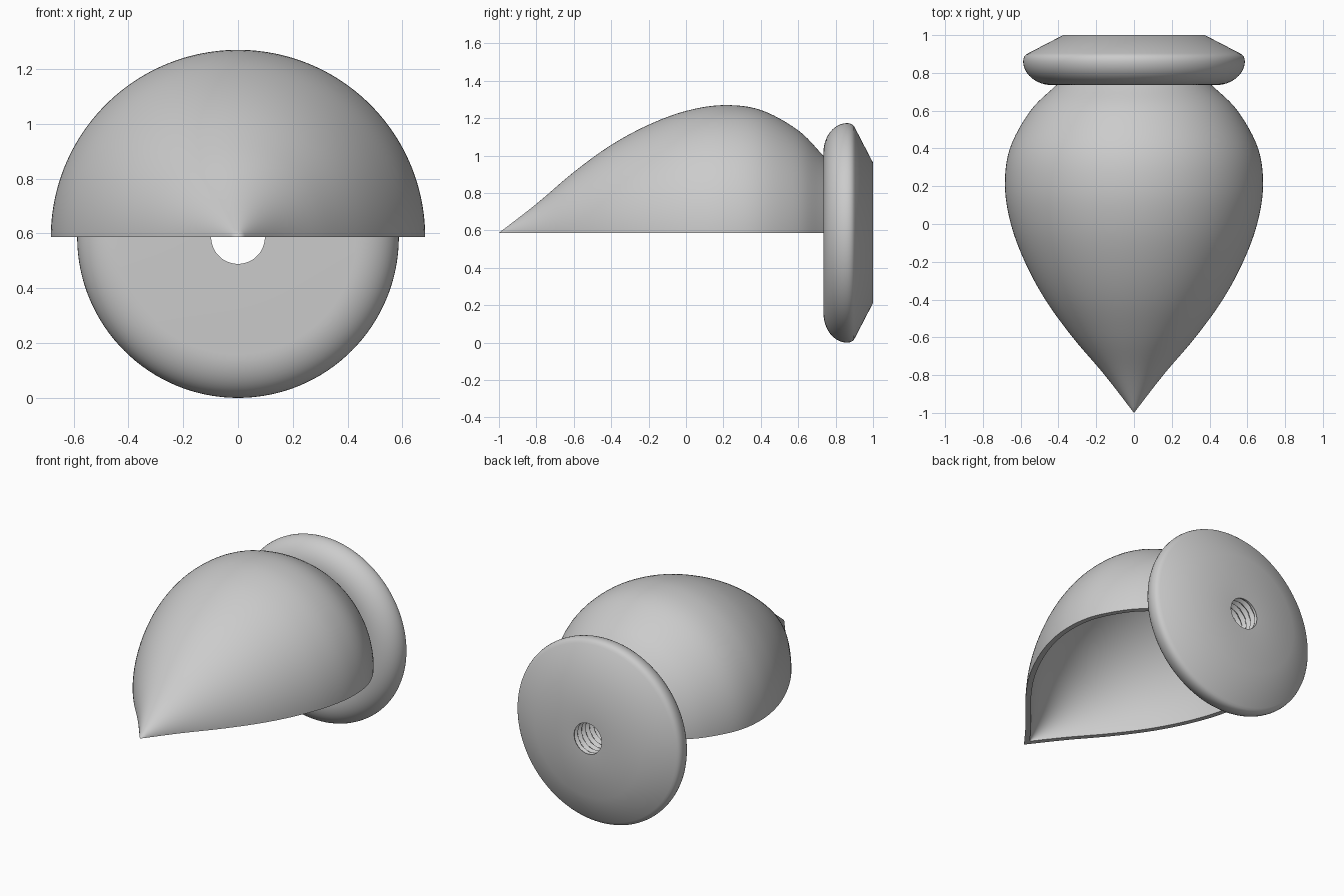
import bpy, bmesh, math

if "Cube" in bpy.data.objects:
    bpy.data.objects.remove(bpy.data.objects["Cube"])

AXIS_Z = 0.587


def lathe(name, profile_at, sweep, segs):
    """Sweep a closed (radius, y) profile about the y axis; full turn or capped part turn."""
    full = sweep > 6.28
    bm = bmesh.new()
    rings = []
    for i in range(segs if full else segs + 1):
        a = sweep * i / segs
        rings.append([bm.verts.new((r * math.cos(a), y, AXIS_Z + r * math.sin(a)))
                      for r, y in profile_at(a)])
    n = len(rings[0])
    for i in range(segs):
        p, q = rings[i], rings[(i + 1) % len(rings)]
        for k in range(n):
            m = (k + 1) % n
            bm.faces.new((p[k], p[m], q[m], q[k]))
    if not full:
        # cut edges: strips joining outer and inner walls
        for ring in (rings[0], rings[-1]):
            for k in range(n // 2 - 1):
                bm.faces.new((ring[k], ring[k + 1], ring[n - 2 - k], ring[n - 1 - k]))
    bmesh.ops.remove_doubles(bm, verts=bm.verts[:], dist=1e-5)
    bmesh.ops.recalc_face_normals(bm, faces=bm.faces[:])
    mesh = bpy.data.meshes.new(name)
    bm.to_mesh(mesh)
    bm.free()
    ob = bpy.data.objects.new(name, mesh)
    bpy.context.collection.objects.link(ob)
    bpy.ops.object.select_all(action='DESELECT')
    ob.select_set(True)
    bpy.context.view_layer.objects.active = ob
    bpy.ops.object.shade_smooth_by_angle(angle=math.radians(30))
    return ob


def smooth_curve(pts, steps=6):
    """Catmull-Rom curve through the points."""
    ext = [tuple(2 * a - b for a, b in zip(pts[0], pts[1]))] + pts
    ext.append(tuple(2 * a - b for a, b in zip(pts[-1], pts[-2])))
    out = []
    for j in range(1, len(ext) - 2):
        for s in range(steps):
            t = s / steps
            out.append(tuple(0.5 * (2 * b + (c - a) * t + (2 * a - 5 * b + 4 * c - d) * t * t
                                    + (3 * b - a - 3 * c + d) * t ** 3)
                             for a, b, c, d in zip(*ext[j - 1:j + 3])))
    return out + [pts[-1]]


# Half teardrop shell, open underneath and at the back
WALL = 0.032
outer = smooth_curve([(0, -1), (0.155, -0.8), (0.325, -0.6), (0.47, -0.4), (0.578, -0.2),
                      (0.652, 0), (0.683, 0.2), (0.657, 0.4), (0.548, 0.6), (0.41, 0.737)])
inner = []
for k, (r, y) in enumerate(outer):
    a, b = outer[max(k - 1, 0)], outer[min(k + 1, len(outer) - 1)]
    dr, dy = b[0] - a[0], b[1] - a[1]
    length = math.hypot(dr, dy)
    inner.append((max(r - WALL * dy / length, 0), y + WALL * dr / length))
inner[0] = (0, -0.958)
inner = [(r, min(y, 0.737)) for r, y in inner]
shell_profile = outer + inner[::-1]
shell = lathe("teardrop_shell", lambda a: shell_profile, math.pi, 96)

# Round base disc with a threaded through hole
FRONT, BACK, PITCH, ROWS = 0.735, 1.0, 0.04, 64
rim = [(0.43 + 0.157 * math.sin(t), 0.862 - 0.127 * math.cos(t))
       for t in (math.pi / 2 * i / 12 for i in range(13))]
rim += [(0.585, 0.876), (0.580, 0.888), (0.572, 0.897), (0.56, 0.904), (0.375, BACK)]


def disc_profile(a):
    hole = []
    for k in range(ROWS + 1):
        y = BACK + (FRONT - BACK) * k / ROWS
        phase = (y / PITCH + a / math.tau) % 1
        fade = min(1, k / 4, (ROWS - k) / 4)
        hole.append((0.098 + 0.02 * (1 - abs(2 * phase - 1)) * fade, y))
    return rim + hole


disc = lathe("threaded_base_disc", disc_profile, math.tau, 128)
